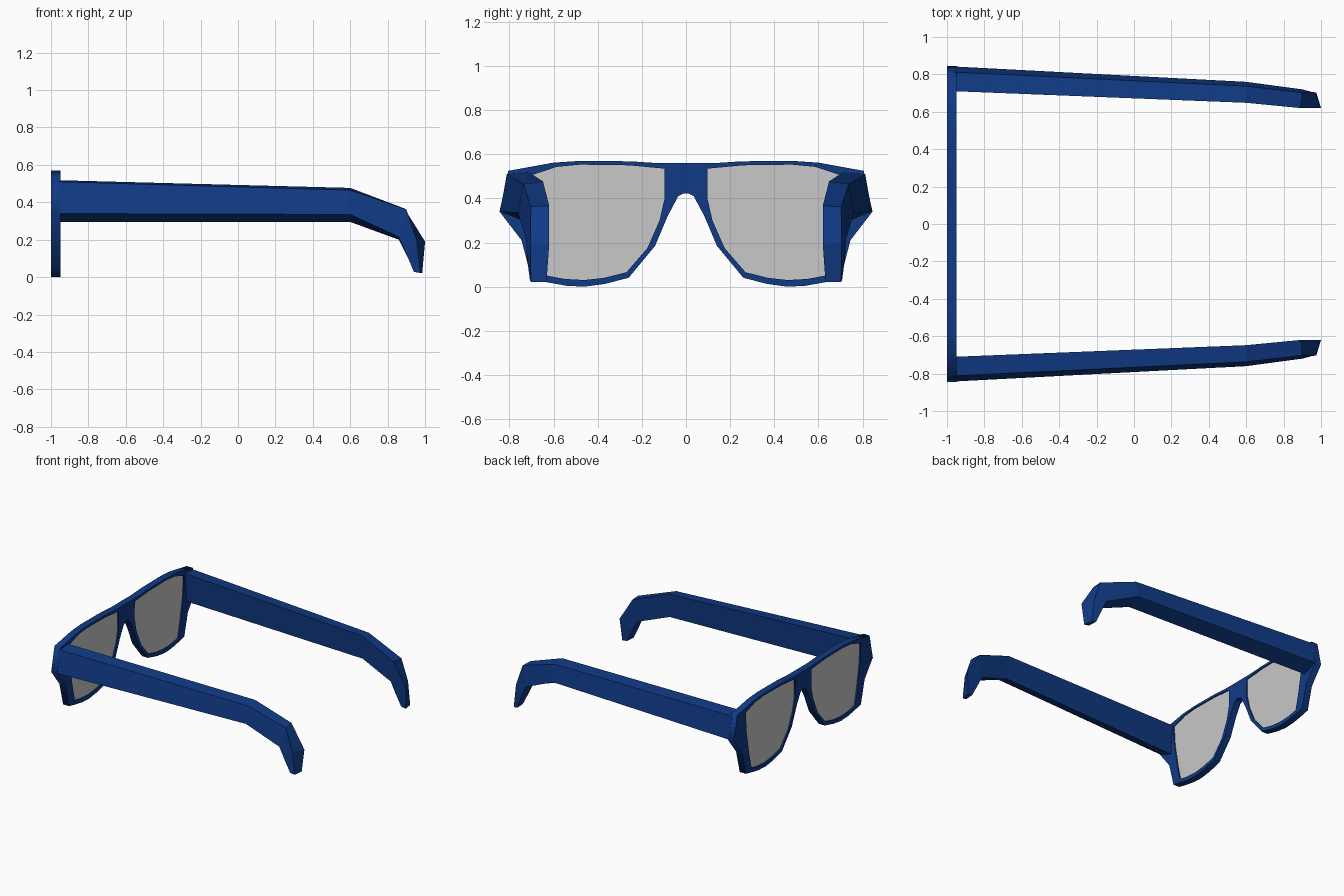
import bpy
import bmesh
from math import pi
from mathutils import Matrix

cube = bpy.data.objects.get("Cube")
if cube:
    bpy.data.objects.remove(cube, do_unlink=True)


def material(name, color):
    mat = bpy.data.materials.new(name)
    mat.use_nodes = True
    mat.diffuse_color = color
    mat.node_tree.nodes["Principled BSDF"].inputs["Base Color"].default_value = color
    return mat


BLUE = material("navy blue plastic", (0.005, 0.042, 0.235, 1))
GREY = material("grey lens", (0.58, 0.58, 0.58, 1))


def add_object(name, mesh, mat):
    mesh.name = name
    mesh.materials.clear()
    mesh.materials.append(mat)
    obj = bpy.data.objects.new(name, mesh)
    bpy.context.scene.collection.objects.link(obj)
    return obj


def plate(name, loops, x_front, x_back, mat):
    """Fill (y, z) outlines, inner ones as holes, into a plate facing -x."""
    curve = bpy.data.curves.new(name + " outline", 'CURVE')
    curve.dimensions = '2D'
    curve.fill_mode = 'BOTH'
    curve.extrude = (x_back - x_front) / 2
    for loop in loops:
        spline = curve.splines.new('POLY')
        spline.points.add(len(loop) - 1)
        for point, (y, z) in zip(spline.points, loop):
            point.co = (y, z, 0, 1)
        spline.use_cyclic_u = True
    temp = bpy.data.objects.new(name + " temp", curve)
    bpy.context.scene.collection.objects.link(temp)
    graph = bpy.context.evaluated_depsgraph_get()
    mesh = bpy.data.meshes.new_from_object(temp.evaluated_get(graph))
    bpy.data.objects.remove(temp, do_unlink=True)
    bpy.data.curves.remove(curve)
    mesh.transform(Matrix.Translation(((x_front + x_back) / 2, 0, 0))
                   @ Matrix.Rotation(pi / 2, 4, 'Z') @ Matrix.Rotation(pi / 2, 4, 'X'))
    bm = bmesh.new()
    bm.from_mesh(mesh)
    bmesh.ops.remove_doubles(bm, verts=bm.verts, dist=0.0001)
    bmesh.ops.recalc_face_normals(bm, faces=bm.faces)
    bm.to_mesh(mesh)
    bm.free()
    return add_object(name, mesh, mat)


def mirrored(loop):
    return [(-y, z) for y, z in reversed(loop)]


# Half outline of the front frame, from the brow round to the nose arch
half_rim = [(0.13, 0.56), (0.25, 0.568), (0.48, 0.57), (0.60, 0.562), (0.805, 0.525),
            (0.845, 0.34), (0.745, 0.21), (0.70, 0.035), (0.62, 0.018), (0.54, 0.004),
            (0.46, 0.0), (0.37, 0.012), (0.26, 0.04), (0.14, 0.185), (0.083, 0.32),
            (0.035, 0.41), (0.012, 0.422)]
lens = [(0.098, 0.535), (0.26, 0.55), (0.48, 0.553), (0.585, 0.543), (0.70, 0.505),
        (0.69, 0.35), (0.66, 0.18), (0.63, 0.05), (0.55, 0.035), (0.46, 0.03),
        (0.37, 0.04), (0.27, 0.065), (0.175, 0.175), (0.12, 0.30), (0.097, 0.40)]

plate("front_frame", [half_rim + mirrored(half_rim), lens, mirrored(lens)],
      -1.0, -0.948, BLUE)
plate("left_lens", [lens], -0.99, -0.957, GREY)
plate("right_lens", [mirrored(lens)], -0.99, -0.957, GREY)

# Temple arm sections: outer top, outer bottom, inner bottom, inner top
sections = [
    [(-0.96, 0.812, 0.51), (-0.96, 0.842, 0.34), (-0.96, 0.73, 0.295), (-0.96, 0.71, 0.518)],
    [(0.60, 0.737, 0.465), (0.60, 0.76, 0.335), (0.60, 0.66, 0.295), (0.60, 0.648, 0.477)],
    [(0.90, 0.703, 0.362), (0.86, 0.725, 0.215), (0.86, 0.63, 0.20), (0.89, 0.62, 0.367)],
    [(0.955, 0.705, 0.20), (0.90, 0.72, 0.125), (0.90, 0.63, 0.12), (1.0, 0.62, 0.19)],
    [(0.975, 0.703, 0.022), (0.94, 0.707, 0.028), (0.945, 0.635, 0.028), (0.985, 0.632, 0.022)],
]


def temple_arm(name, side):
    bm = bmesh.new()
    rings = [[bm.verts.new((x, side * y, z)) for x, y, z in ring] for ring in sections]
    for a, b in zip(rings, rings[1:]):
        for i in range(4):
            j = (i + 1) % 4
            bm.faces.new((a[i], a[j], b[j], b[i]))
    bm.faces.new(rings[0])
    bm.faces.new(rings[-1])
    bmesh.ops.recalc_face_normals(bm, faces=bm.faces)
    mesh = bpy.data.meshes.new(name)
    bm.to_mesh(mesh)
    bm.free()
    add_object(name, mesh, BLUE)


temple_arm("left_temple_arm", 1)
temple_arm("right_temple_arm", -1)
